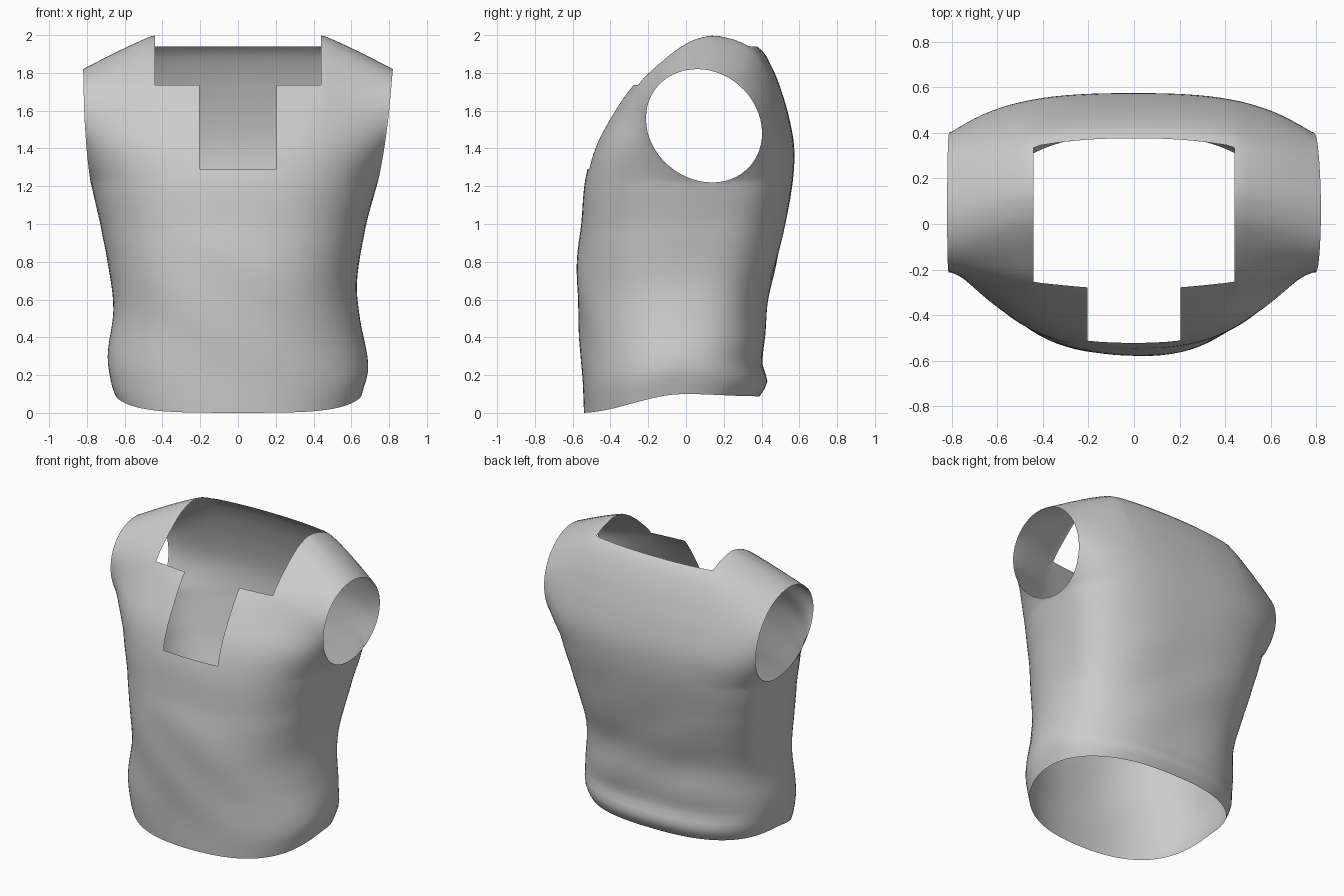
import bpy
import bmesh
import math
from mathutils import Vector

cube = bpy.data.objects.get("Cube")
if cube:
    bpy.data.objects.remove(cube)

ARMPIT, TOP = 1.22, 2.0
ARMPIT_Y = .14

# Profiles from hem to shoulder crest: (height, value)
FRONT = [(0, -.54), (.2, -.55), (.6, -.575), (.8, -.575), (1.0, -.555), (1.2, -.54), (1.4, -.49),
         (1.6, -.39), (1.75, -.275), (1.845, -.13), (1.92, -.01), (1.977, .1), (TOP, .19)]
BACK = [(0, .39), (.08, .43), (.185, .405), (.33, .42), (.545, .43), (.76, .48), (1.035, .535), (1.22, .565),
        (1.4, .575), (1.55, .55), (1.72, .5), (1.83, .455), (1.93, .39), (1.977, .29), (TOP, .19)]
LEFT = [(0, .655), (.16, .69), (.44, .645), (.65, .63), (.98, .68), (1.22, .74), (1.6, .79), (TOP, .82)]
RIGHT = [(0, .65), (.06, .67), (.22, .69), (.49, .66), (.76, .69), (1.0, .735), (1.22, .78), (1.6, .81), (TOP, .82)]


def curve(points, t):
    """Smooth interpolation through a short profile."""
    n = len(points)
    i = 0
    while i < n - 2 and t > points[i + 1][0]:
        i += 1

    def slope(k):
        a, b = points[max(k - 1, 0)], points[min(k + 1, n - 1)]
        return (b[1] - a[1]) / (b[0] - a[0])

    (t0, a), (t1, b) = points[i], points[i + 1]
    h = t1 - t0
    f = (t - t0) / h
    blend = f * f * (3 - 2 * f)
    return a + (b - a) * blend + h * f * (1 - f) * ((1 - f) * slope(i) - f * slope(i + 1))


def smooth(f):
    f = min(max(f, 0), 1)
    return f * f * (3 - 2 * f)


def arc(a, p):
    """Superellipse height at distance a from the middle."""
    return max(1 - a ** p, 0) ** (1 / p)


def body_point(s, u, back):
    """Torso below the armpit: s runs side to side, u from hem to armpit."""
    z = u * ARMPIT
    width = curve(LEFT if s > 0 else RIGHT, z)
    seam = -.07 + (ARMPIT_Y + .07) * smooth(u)
    centre = curve(BACK if back else FRONT, z)
    p = 2.5 + .3 * smooth(u) if back else 2.2 + .3 * smooth(u)
    y = seam + (centre - seam) * arc(abs(s), p)
    hem = .1 * smooth((y + .56) / .55) - .012 * smooth(y / .38)
    z = hem + u * (ARMPIT - hem)
    # Soft cloth folds
    y += .004 * math.sin(math.pi * u) * math.sin(13 * z + 6 * s) * (1 - s * s)
    return Vector((s * width, y, z))


def shoulder_point(s, v, back):
    """Chest, back and shoulder: v runs from armpit to shoulder crest."""
    a = abs(s)
    crest = TOP - .18 * max((a - .54) / .46, 0) ** 1.1
    level = ARMPIT + v * (TOP - ARMPIT)
    width = curve(LEFT if s > 0 else RIGHT, level)
    centre = curve(BACK if back else FRONT, level)
    side = .6 if back else -.62
    edge = ARMPIT_Y - .08 * v + side * math.sqrt(max(v * (1 - v), 0))
    # Chest: the torso section carried upward, cut off by the armhole
    p = 2.8 if back else 2.5
    reach = min(max((edge - ARMPIT_Y) / (centre - ARMPIT_Y), 0), 1) if v < .75 else 1
    chest = ARMPIT_Y + (centre - ARMPIT_Y) * arc(a * arc(reach, p), p)
    # Shoulder: an even blend from neck to armhole
    strap = edge + (centre - edge) * (1 - a ** (2.3 if back else 1.4))
    y = chest + (strap - chest) * smooth((v - .25) / .45)
    return Vector((s * width, y, ARMPIT + v * (crest - ARMPIT)))


# Grid from the front hem over the shoulders to the back hem
COLS, BODY_ROWS, TOP_ROWS = 48, 28, 28
levels = [(body_point, i / BODY_ROWS) for i in range(BODY_ROWS)]
levels += [(shoulder_point, (1 - math.cos(math.pi * i / TOP_ROWS)) / 2) for i in range(TOP_ROWS + 1)]
path = [(f, t, False) for f, t in levels] + [(f, t, True) for f, t in reversed(levels[:-1])]
stations = [math.sin(math.pi * (i / COLS - .5)) for i in range(COLS + 1)]

bm = bmesh.new()
rows = [[bm.verts.new(f(s, t, back)) for s in stations] for f, t, back in path]
for lower, upper in zip(rows, rows[1:]):
    for i in range(COLS):
        bm.faces.new((lower[i], lower[i + 1], upper[i + 1], upper[i]))
bmesh.ops.remove_doubles(bm, verts=bm.verts, dist=.0005)

# Relax the cloth around the armpits, keeping hem and armholes in place
relaxed = [v for v in bm.verts if not v.is_boundary and .95 < v.co.z < 1.6]
for _ in range(6):
    bmesh.ops.smooth_vert(bm, verts=relaxed, factor=.5, use_axis_x=True, use_axis_y=True, use_axis_z=True)

# Neckline: stepped front notch and straight back edge
SLOT, NECK = .205, .44
SLOT_Z, SHELF_Z, BACK_Z = 1.29, 1.735, 1.94
cuts = [((x, 0, 0), (1, 0, 0)) for x in (-NECK, -SLOT, SLOT, NECK)]
cuts += [((0, 0, z), (0, 0, 1)) for z in (SLOT_Z, SHELF_Z, BACK_Z)]
for co, no in cuts:
    near = [f for f in bm.faces if f.calc_center_median().z > 1.2 and abs(f.calc_center_median().x) < .55]
    geom = near + list({e for f in near for e in f.edges}) + list({v for f in near for v in f.verts})
    bmesh.ops.bisect_plane(bm, geom=geom, dist=.0001, plane_co=co, plane_no=no)


def in_neck(face):
    c = face.calc_center_median()
    if c.y < .17:
        return (abs(c.x) < SLOT and c.z > SLOT_Z) or (abs(c.x) < NECK and c.z > SHELF_Z)
    return abs(c.x) < NECK and c.z > BACK_Z


bmesh.ops.delete(bm, geom=[f for f in bm.faces if in_neck(f)], context="FACES")
bmesh.ops.recalc_face_normals(bm, faces=bm.faces)
front_face = min(bm.faces, key=lambda f: f.calc_center_median().y)
if front_face.normal.y > 0:
    bmesh.ops.reverse_faces(bm, faces=bm.faces)
for f in bm.faces:
    f.smooth = True

mesh = bpy.data.meshes.new("vest")
bm.to_mesh(mesh)
bm.free()
vest = bpy.data.objects.new("vest", mesh)
bpy.context.collection.objects.link(vest)

# Plain grey cloth
grey = bpy.data.materials.new("grey_cloth")
grey.use_nodes = True
colour = (.6, .6, .6, 1)
grey.diffuse_color = colour
grey.node_tree.nodes["Principled BSDF"].inputs["Base Color"].default_value = colour
mesh.materials.append(grey)
